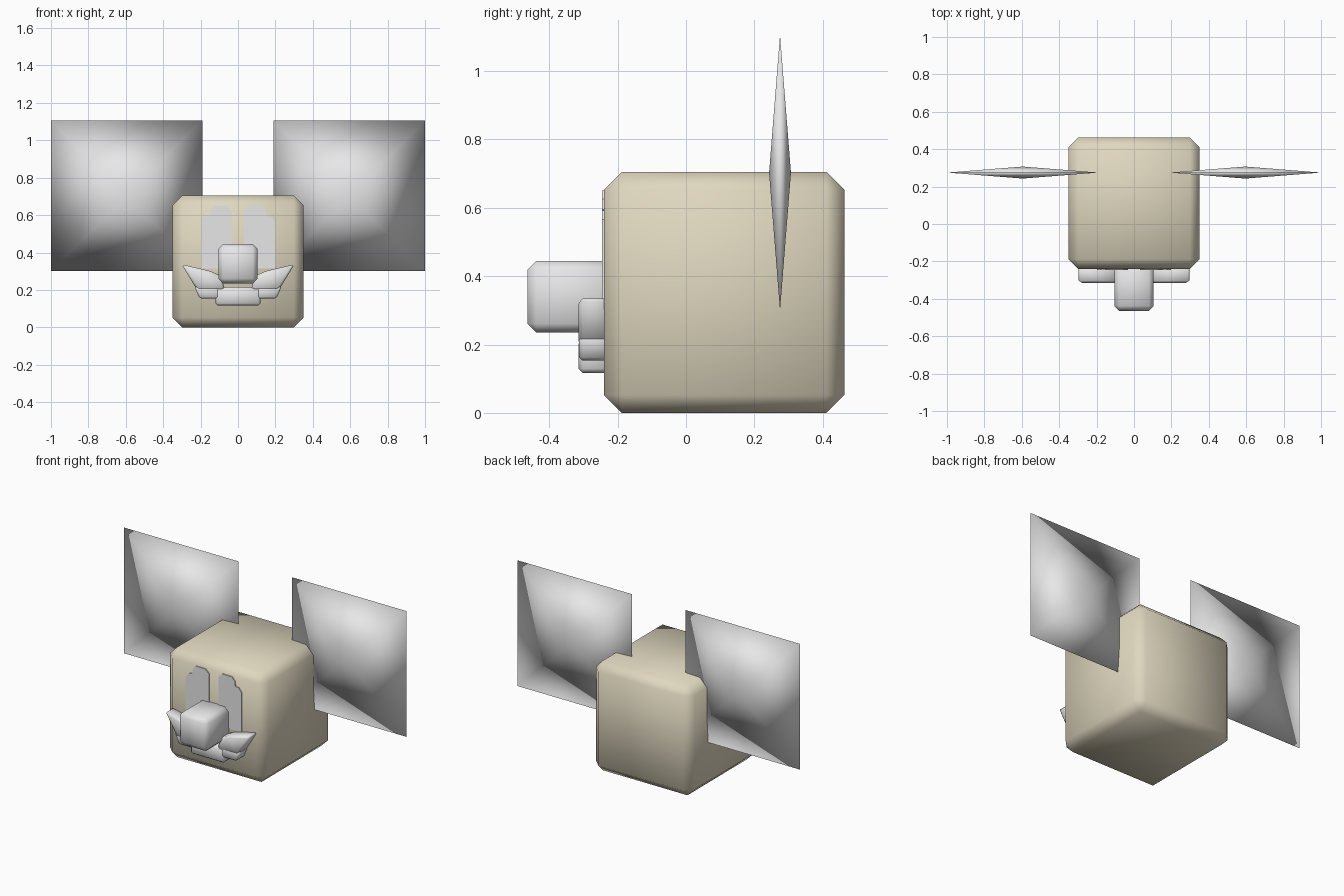
import bpy
import bmesh

if "Cube" in bpy.data.objects:
    bpy.data.objects.remove(bpy.data.objects["Cube"])


def material(name, rgb):
    m = bpy.data.materials.new(name)
    m.diffuse_color = (*rgb, 1)
    m.use_nodes = True
    m.node_tree.nodes["Principled BSDF"].inputs["Base Color"].default_value = m.diffuse_color
    return m


TAN = material("tan", (0.74, 0.68, 0.52))
GREY = material("light grey", (0.8, 0.8, 0.8))


def finish(name, bm, mat, bevel=0, smooth=True):
    """Turn a bmesh into an object, optionally with chamfered edges."""
    bmesh.ops.recalc_face_normals(bm, faces=bm.faces)
    if bevel:
        bmesh.ops.bevel(bm, geom=list(bm.edges), offset=bevel, segments=1,
                        affect='EDGES', clamp_overlap=True)
    for f in bm.faces:
        f.smooth = smooth
    mesh = bpy.data.meshes.new(name)
    bm.to_mesh(mesh)
    bm.free()
    mesh.materials.append(mat)
    obj = bpy.data.objects.new(name, mesh)
    bpy.context.collection.objects.link(obj)
    return obj


def box(name, lo, hi, mat, bevel):
    bm = bmesh.new()
    bmesh.ops.create_cube(bm, size=1)
    for v in bm.verts:
        v.co = [a + (c + 0.5) * (b - a) for a, b, c in zip(lo, hi, v.co)]
    return finish(name, bm, mat, bevel)


def plate(name, outline, y0, y1, side, mat, bevel=0, smooth=True):
    """Extrude an x-z outline from y0 to y1, on the left or right side."""
    bm = bmesh.new()
    face = bm.faces.new([bm.verts.new((side * x, y0, z)) for x, z in outline])
    out = bmesh.ops.extrude_face_region(bm, geom=[face])
    for v in out["geom"]:
        if isinstance(v, bmesh.types.BMVert):
            v.co.y = y1
    return finish(name, bm, mat, bevel, smooth)


def ear(name, side):
    """Square double pyramid, thickest in the middle."""
    bm = bmesh.new()
    rim = [bm.verts.new((side * x, 0.275, z))
           for x, z in ((0.19, 0.3), (1, 0.3), (1, 1.105), (0.19, 1.105))]
    for y in (0.243, 0.307):
        tip = bm.verts.new((side * 0.595, y, 0.7025))
        for i in range(4):
            bm.faces.new((rim[i], rim[(i + 1) % 4], tip))
    return finish(name, bm, GREY)


# Head and snout
box("head", (-0.35, -0.24, 0), (0.35, 0.463, 0.705), TAN, 0.052)
box("snout", (-0.105, -0.464, 0.235), (0.105, -0.2, 0.445), GREY, 0.026)

# Stepped eye outline and the pieces of the mouth
EYE = [(0.033, 0.315), (0.198, 0.315), (0.198, 0.565), (0.176, 0.592),
       (0.153, 0.595), (0.15, 0.625), (0.128, 0.65), (0.06, 0.65),
       (0.033, 0.625)]
CHEEK = [(0.302, 0.337), (0.218, 0.198), (0.07, 0.198), (0.09, 0.275),
         (0.15, 0.302)]
STEP = [(0.235, 0.222), (0.205, 0.153), (0.08, 0.153), (0.08, 0.222)]

for label, side in (("left", -1), ("right", 1)):
    ear(label + "_ear", side)
    plate(label + "_eye", EYE, -0.246, -0.238, side, GREY, smooth=False)
    plate(label + "_mouth_corner", CHEEK, -0.315, -0.22, side, GREY, 0.012)
    plate(label + "_mouth_step", STEP, -0.313, -0.22, side, GREY, 0.01)

# Lower lip
box("lower_lip", (-0.12, -0.314, 0.117), (0.12, -0.22, 0.215), GREY, 0.012)
